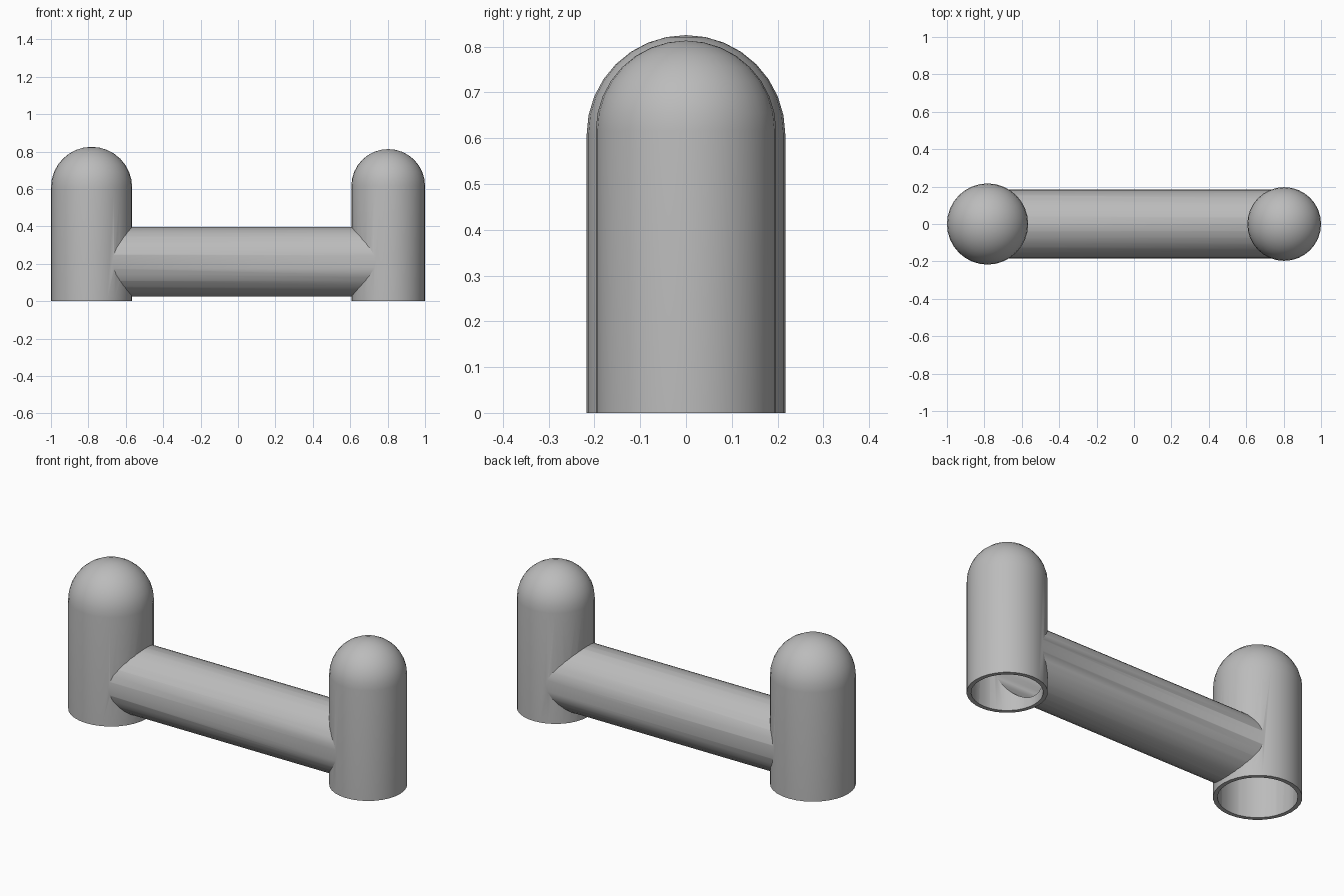
import bpy, bmesh, math
from mathutils import Matrix

if "Cube" in bpy.data.objects:
    bpy.data.objects.remove(bpy.data.objects["Cube"])

WALL = 0.022
BAR_R, BAR_Z = 0.185, 0.211
LEFT = (-0.783, 0.217, 0.608)    # x, radius, height where the dome starts
RIGHT = (0.803, 0.197, 0.616)

grey = bpy.data.materials.new("plain_grey")
grey.diffuse_color = (0.5, 0.5, 0.5, 1)
grey.use_nodes = True
grey.node_tree.nodes["Principled BSDF"].inputs["Base Color"].default_value = grey.diffuse_color


def make_object(name, bm):
    bmesh.ops.recalc_face_normals(bm, faces=bm.faces)
    mesh = bpy.data.meshes.new(name)
    bm.to_mesh(mesh)
    bm.free()
    mesh.materials.append(grey)
    ob = bpy.data.objects.new(name, mesh)
    bpy.context.collection.objects.link(ob)
    return ob


def post(name, x, radius, shoulder, bottom=0.0, rings=8, sides=32):
    """Round post with a hemispherical top, made by spinning a profile."""
    bm = bmesh.new()
    profile = [(0, bottom), (radius, bottom)]
    for i in range(rings + 1):
        a = math.pi / 2 * i / rings
        profile.append((radius * math.cos(a), shoulder + radius * math.sin(a)))
    verts = [bm.verts.new((r, 0, z)) for r, z in profile]
    edges = [bm.edges.new(p) for p in zip(verts, verts[1:])]
    bmesh.ops.spin(bm, geom=verts + edges, cent=(0, 0, 0), axis=(0, 0, 1),
                   angle=2 * math.pi, steps=sides, use_duplicate=False)
    bmesh.ops.remove_doubles(bm, verts=bm.verts, dist=1e-4)
    bmesh.ops.translate(bm, verts=bm.verts, vec=(x, 0, 0))
    return make_object(name, bm)


def bar(name, radius):
    """Round bar running between the two post centres."""
    bm = bmesh.new()
    turn = Matrix.Translation(((LEFT[0] + RIGHT[0]) / 2, 0, BAR_Z)) @ Matrix.Rotation(math.pi / 2, 4, 'Y')
    bmesh.ops.create_cone(bm, cap_ends=True, segments=32, radius1=radius, radius2=radius,
                          depth=RIGHT[0] - LEFT[0], matrix=turn)
    return make_object(name, bm)


def combine(target, other, operation):
    mod = target.modifiers.new("join", 'BOOLEAN')
    mod.operation, mod.solver, mod.object = operation, 'EXACT', other
    bpy.context.view_layer.objects.active = target
    bpy.ops.object.modifier_apply(modifier=mod.name)
    bpy.data.objects.remove(other)


# outer shell: two domed posts joined by the bar
frame = post("pipe_frame", *LEFT)
combine(frame, bar("cross_bar", BAR_R), 'UNION')
combine(frame, post("right_post", *RIGHT), 'UNION')

# hollow inside, open at the bottom of both posts
core = post("left_core", LEFT[0], LEFT[1] - WALL, LEFT[2], -0.1)
combine(core, bar("bar_core", BAR_R - WALL), 'UNION')
combine(core, post("right_core", RIGHT[0], RIGHT[1] - WALL, RIGHT[2], -0.1), 'UNION')
combine(frame, core, 'DIFFERENCE')

bpy.ops.object.select_all(action='DESELECT')
frame.select_set(True)
bpy.context.view_layer.objects.active = frame
bpy.ops.object.shade_smooth_by_angle(angle=math.radians(30))
